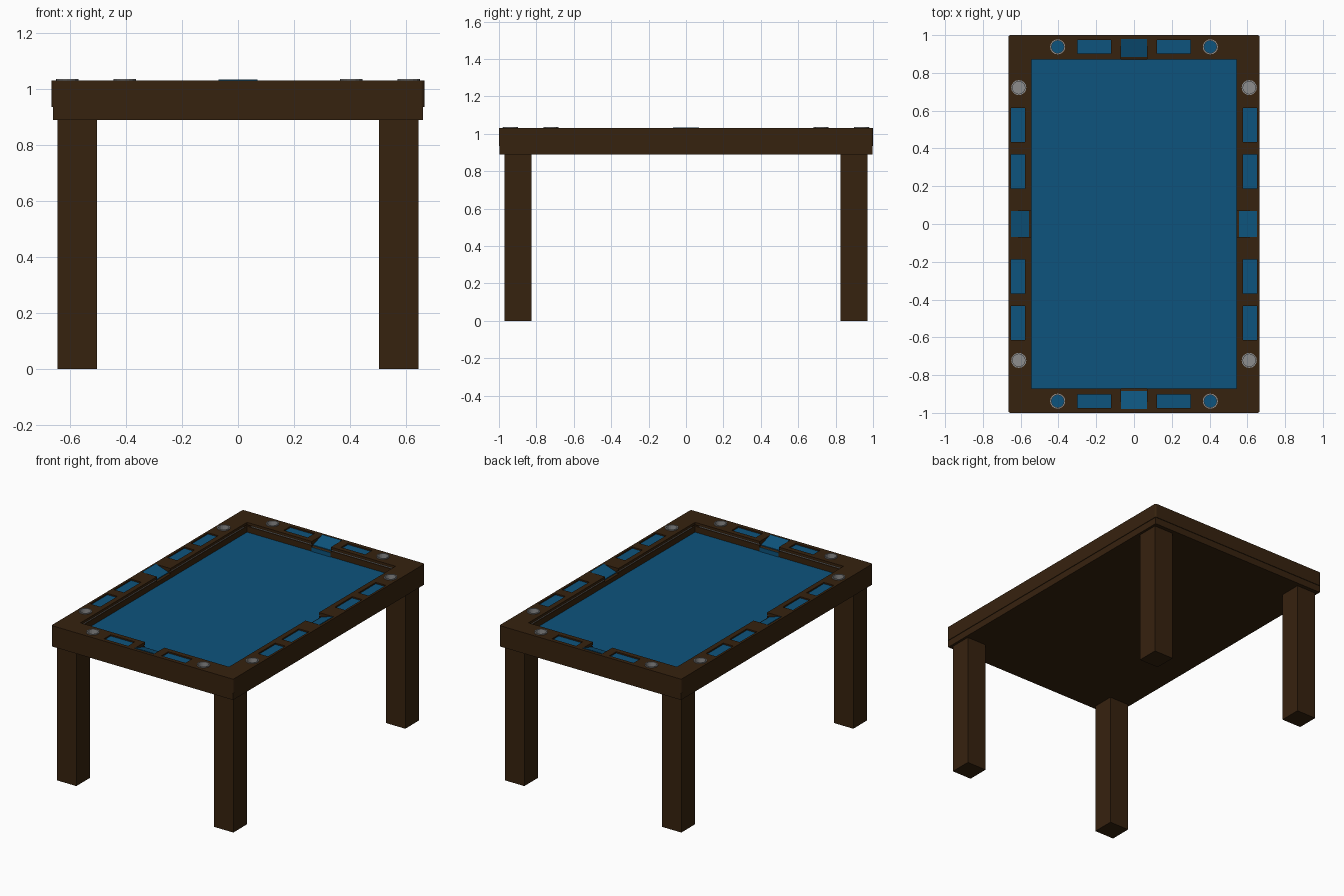
import bpy
import bmesh
from math import pi
from mathutils import Matrix

if "Cube" in bpy.data.objects:
    bpy.data.objects.remove(bpy.data.objects["Cube"], do_unlink=True)


def material(name, rgb):
    m = bpy.data.materials.new(name)
    m.use_nodes = True
    m.diffuse_color = (*rgb, 1)
    m.node_tree.nodes["Principled BSDF"].inputs["Base Color"].default_value = (*rgb, 1)
    return m


WOOD = material("dark wood", (0.037, 0.016, 0.0045))
BLUE = material("blue felt", (0.004, 0.088, 0.205))
METAL = material("grey metal", (0.27, 0.27, 0.27))


def finish(name, bm, mat):
    bmesh.ops.recalc_face_normals(bm, faces=bm.faces[:])
    mesh = bpy.data.meshes.new(name)
    bm.to_mesh(mesh)
    bm.free()
    mesh.materials.append(mat)
    ob = bpy.data.objects.new(name, mesh)
    bpy.context.collection.objects.link(ob)
    return ob


def box(name, x, y, z, mat, bevel=0):
    """Box from (low, high) ranges, optionally with rounded upright corners."""
    bm = bmesh.new()
    bmesh.ops.create_cube(bm, size=1)
    size = [r[1] - r[0] for r in (x, y, z)]
    mid = [(r[0] + r[1]) / 2 for r in (x, y, z)]
    bm.transform(Matrix.Translation(mid) @ Matrix.Diagonal((*size, 1)))
    if bevel:
        edges = [e for e in bm.edges if abs(e.verts[0].co.z - e.verts[1].co.z) > 0.01]
        bmesh.ops.bevel(bm, geom=edges, offset=bevel, segments=3, profile=0.5, affect='EDGES')
    return finish(name, bm, mat)


def prism(name, profile, half_width, angle, mat):
    """Profile in (outward distance, height), extruded sideways, turned about z."""
    bm = bmesh.new()
    face = bm.faces.new([bm.verts.new((r, -half_width, z)) for r, z in profile])
    new = bmesh.ops.extrude_face_region(bm, geom=[face])["geom"]
    bmesh.ops.translate(bm, vec=(0, 2 * half_width, 0),
                        verts=[v for v in new if isinstance(v, bmesh.types.BMVert)])
    bm.transform(Matrix.Rotation(angle, 4, 'Z'))
    return finish(name, bm, mat)


def cylinder(name, x, y, z, radius, mat):
    bm = bmesh.new()
    bmesh.ops.create_cone(bm, cap_ends=True, segments=16, radius1=radius, radius2=radius,
                          depth=z[1] - z[0], matrix=Matrix.Translation((x, y, sum(z) / 2)))
    return finish(name, bm, mat)


def carve(ob, cutters):
    for c in cutters:
        c.hide_render = True
        mod = ob.modifiers.new("cut", 'BOOLEAN')
        mod.operation = 'DIFFERENCE'
        mod.solver = 'EXACT'
        mod.object = c
    graph = bpy.context.evaluated_depsgraph_get()
    mesh = bpy.data.meshes.new_from_object(ob.evaluated_get(graph))
    ob.modifiers.clear()
    ob.data = mesh
    for c in cutters:
        bpy.data.objects.remove(c, do_unlink=True)


TOP = 1.03
BED = 0.965
IN_X, IN_Y = 0.543, 0.87
SIGNS = (-1, 1)


def span(a, b, s):
    return tuple(sorted((a * s, b * s)))


# Table body: rail on a slightly narrower skirt
rail = box("rail_frame", (-0.665, 0.665), (-1, 1), (0.935, TOP), WOOD, 0.012)
box("skirt", (-0.661, 0.661), (-0.996, 0.996), (0.89, 0.935), WOOD)
cuts = [box("bed_cut", (-IN_X, IN_X), (-IN_Y, IN_Y), (0.958, 1.1), WOOD),
        box("groove_cut", (-IN_X - 0.01, IN_X + 0.01), (-IN_Y - 0.01, IN_Y + 0.01),
            (1.004, 1.013), WOOD)]

# Playing bed
box("felt_bed", (-IN_X, IN_X), (-IN_Y, IN_Y), (0.957, BED), BLUE)

# Four legs
for sx in SIGNS:
    for sy in SIGNS:
        box("leg", span(0.503, 0.645, sx), span(0.826, 0.97, sy), (0, 0.895), WOOD)

# Sloping screens set in notches at the middle of every rail
for i in range(4):
    inner, outer = ((IN_X, 0.65), (IN_Y, 0.98))[i % 2]
    low, high = 0.993, 1.028
    angle = i * pi / 2
    slope = (high - low) / (outer - inner)
    cuts.append(prism("notch_cut", [(inner - 0.03, low - 0.03 * slope), (outer, high),
                                    (outer, 1.1), (inner - 0.03, 1.1)], 0.07, angle, WOOD))
    lip = inner + 0.014
    z_lip = low + 0.014 * slope
    prism("screen", [(lip, z_lip - 0.001), (outer, high - 0.001), (outer, high + 0.006),
                     (lip, z_lip + 0.005)], 0.069, angle, BLUE)
    if i % 2:
        prism("goal_panel", [(inner - 0.003, BED), (inner + 0.002, BED),
                             (inner + 0.002, low), (inner - 0.003, low)], 0.069, angle, BLUE)

# Recessed panels along the rails
DEPTH = (1.018, 1.1)
for sx in SIGNS:
    for sy in SIGNS:
        panels = [(span(0.577, 0.65, sx), span(a, a + 0.18, sy)) for a in (0.188, 0.435)]
        panels.append((span(0.122, 0.298, sx), span(0.903, 0.974, sy)))
        for px, py in panels:
            cuts.append(box("panel_cut", px, py, DEPTH, WOOD))
            box("rail_panel", px, py, (1.014, 1.021), BLUE)

        # Cup holders: metal floor on the long rails, felt floor on the short ones
        for cx, cy, floor in ((0.61 * sx, 0.722 * sy, METAL), (0.404 * sx, 0.938 * sy, BLUE)):
            cuts.append(cylinder("cup_cut", cx, cy, (0.97, 1.1), 0.036, WOOD))
            ring = cylinder("cup_ring", cx, cy, (0.968, 1.036), 0.04, METAL)
            carve(ring, [cylinder("ring_cut", cx, cy, (0.9, 1.1), 0.033, METAL)])
            cylinder("cup_floor", cx, cy, (0.966, 0.976), 0.034, floor)

        # Pale strips lying in the groove of the inner wall
        for strip in ((span(0.075, IN_X - 0.03, sx), span(IN_Y + 0.002, IN_Y + 0.009, sy)),
                      (span(IN_X + 0.002, IN_X + 0.009, sx), span(0.075, IN_Y - 0.03, sy))):
            box("groove_strip", *strip, (1.006, 1.01), METAL)

carve(rail, cuts)
